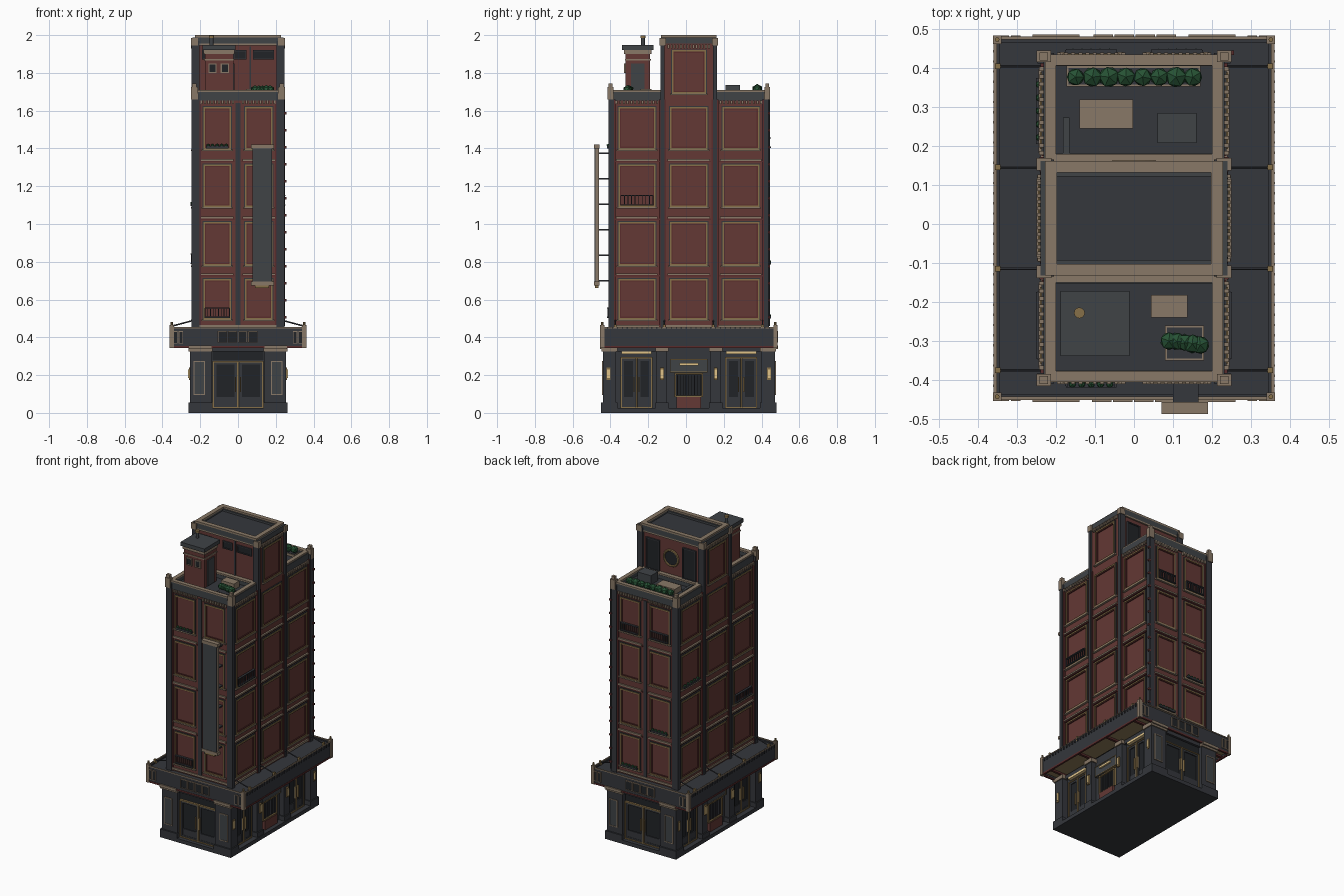
import bpy, bmesh, math, random
from mathutils import Vector, Matrix

if "Cube" in bpy.data.objects:
    bpy.data.objects.remove(bpy.data.objects["Cube"])

random.seed(4)
CY = 0.015  # building centre along y
COL = dict(brick=(.125, .04, .035), dark=(.035, .038, .045), tan=(.25, .19, .135), gold=(.24, .16, .065),
           light=(.75, .55, .25), glass=(.015, .017, .02), slate=(.05, .056, .062), green=(.02, .085, .035),
           soffit=(.27, .2, .1), redtrim=(.1, .025, .025))
MATS = {}
for k, c in COL.items():
    MATS[k] = bpy.data.materials.new(k)
    MATS[k].diffuse_color = (*c, 1)
PARTS = {}

def part(name, mat):
    return PARTS.setdefault(name, (mat, bmesh.new()))[1]

def box(name, mat, x0, x1, y0, y1, z0, z1):
    m = Matrix.Translation(((x0+x1)/2, (y0+y1)/2, (z0+z1)/2)) @ Matrix.Diagonal((abs(x1-x0), abs(y1-y0), z1-z0, 1))
    bmesh.ops.create_cube(part(name, mat), size=1, matrix=m)

def sbox(s, name, mat, u0, u1, d0, d1, z0, z1):
    """Box on side s: u runs along the wall, d is distance from the centre."""
    if s == 'f': box(name, mat, u0, u1, -d0, -d1, z0, z1)
    if s == 'b': box(name, mat, -u0, -u1, d0, d1, z0, z1)
    if s == 'r': box(name, mat, d0, d1, u0, u1, z0, z1)
    if s == 'l': box(name, mat, -d0, -d1, -u0, -u1, z0, z1)

def rod(name, mat, p, q, r, n=8):
    p, q = Vector(p), Vector(q)
    m = Matrix.Translation((p+q)/2) @ (q-p).to_track_quat('Z', 'Y').to_matrix().to_4x4()
    bmesh.ops.create_cone(part(name, mat), cap_ends=True, segments=n, radius1=r, radius2=r, depth=(q-p).length, matrix=m)

def frame(s, name, mat, u0, u1, d0, d1, z0, z1, w):
    sbox(s, name, mat, u0, u0+w, d0, d1, z0, z1)
    sbox(s, name, mat, u1-w, u1, d0, d1, z0, z1)
    sbox(s, name, mat, u0+w, u1-w, d0, d1, z0, z0+w)
    sbox(s, name, mat, u0+w, u1-w, d0, d1, z1-w, z1)

def rim(name, mat, x, y0, y1, w, z0, z1):
    """Rectangular ring lying flat."""
    for sx in (-1, 1):
        box(name, mat, sx*(x-w), sx*x, y0, y1, z0, z1)
    box(name, mat, -x+w, x-w, y0, y0+w, z0, z1)
    box(name, mat, -x+w, x-w, y1-w, y1, z0, z1)

def bush(x, y, z, r):
    m = Matrix.Translation((x, y, z)) @ Matrix.Rotation(random.random()*6, 4, 'Z') @ Matrix.Diagonal((r, r, r*.9, 1))
    bmesh.ops.create_icosphere(part('bushes', 'green'), subdivisions=1, radius=1, matrix=m)

# ground floor core, plinth, corner columns
box('ground_floor_core', 'dark', -.215, .215, -.425, .425, .02, .36)
box('plinth_slab', 'dark', -.262, .262, -.465, .465, 0, .025)
for sx in (-1, 1):
    for sy in (-1, 1):
        box('corner_columns', 'dark', sx*.14, sx*.255, sy*.385, sy*.455, .02, .35)
        box('column_feet', 'dark', sx*.135, sx*.262, sy*.378, sy*.465, .02, .055)
        box('column_caps', 'tan', sx*.135, sx*.262, sy*.378, sy*.462, .325, .35)
        box('mid_columns', 'dark', sx*.2, sx*.25, sy*.115, sy*.17, .02, .35)
        box('column_feet', 'dark', sx*.2, sx*.258, sy*.108, sy*.177, .02, .055)
        box('column_caps', 'tan', sx*.2, sx*.258, sy*.108, sy*.177, .325, .35)
        for y in (.142, .425):  # wall lamps
            box('wall_lamps', 'light', sx*.25, sx*.264, sy*(y-.007), sy*(y+.007), .185, .23)
            box('lamp_mounts', 'gold', sx*.25, sx*.26, sy*(y-.01), sy*(y+.01), .175, .24)

def doors(s, c, h, d, top):
    sbox(s, 'door_glass', 'glass', c-h, c+h, d-.01, d+.003, .03, top)
    frame(s, 'door_frames', 'gold', c-h, c+h, d, d+.014, .025, top, .007)
    sbox(s, 'door_frames', 'gold', c-.004, c+.004, d, d+.014, .03, top)
    for e in (-1, 1):
        m = c+e*h/2
        frame(s, 'door_leaves', 'dark', m-h/2+.008, m+h/2-.006, d, d+.01, .03, top-.008, .012)
        sbox(s, 'door_kick_panels', 'dark', m-h/2+.012, m+h/2-.01, d, d+.008, .04, .085)
        sbox(s, 'door_handles', 'gold', c+e*.014-.003, c+e*.014+.003, d+.008, d+.02, .11, .19)

for s in 'fb':
    doors(s, 0, .135, .425, .275)
    sbox(s, 'transom_glass', 'glass', -.135, .135, .42, .43, .28, .325)
    sbox(s, 'door_headers', 'dark', -.14, .14, .42, .445, .325, .35)
    for e in (-1, 1):
        frame(s, 'column_panels', 'tan', e*.205-.031, e*.205+.031, .45, .461, .095, .275, .005)
        sbox(s, 'column_panel_fill', 'slate', e*.205-.026, e*.205+.026, .45, .458, .1, .27)
for s in 'rl':
    for c in (-.277, .277):
        doors(s, c, .085, .215, .295)
        sbox(s, 'entrance_lights', 'light', c-.08, c+.08, .21, .235, .312, .325)
        sbox(s, 'door_headers', 'dark', c-.105, c+.105, .21, .235, .325, .35)
    # shop window between the doors
    sbox(s, 'shop_stall', 'brick', -.065, .065, .21, .235, .025, .085)
    sbox(s, 'shop_glass', 'glass', -.07, .07, .21, .218, .09, .205)
    frame(s, 'shop_frame', 'gold', -.075, .075, .21, .23, .085, .21, .007)
    for i in range(-4, 5):
        sbox(s, 'shop_bars', 'dark', i*.015-.002, i*.015+.002, .215, .226, .095, .2)
    sbox(s, 'shop_fascia', 'slate', -.1, .1, .21, .235, .215, .285)
    frame(s, 'shop_fascia_trim', 'gold', -.1, .1, .21, .238, .215, .285, .004)
    sbox(s, 'entrance_lights', 'light', -.05, .05, .23, .246, .252, .265)

# canopy
box('canopy_slab', 'dark', -.352, .352, -.457, .457, .37, .442)
for e in (-1, 1):
    box('canopy_soffit', 'soffit', e*.215, e*.35, -.45, .45, .362, .371)
rim('canopy_fascia', 'dark', .356, -.463, .463, .012, .352, .45)
rim('canopy_trim', 'tan', .36, -.466, .466, .008, .448, .455)
rim('canopy_lower_trim', 'redtrim', .358, -.465, .465, .012, .343, .354)
for e in (-1, 1):
    for y in (-.39, -.13, .13, .39):  # tie rods and soffit beams
        rod('tie_rods', 'dark', (e*.347, y, .46), (e*.235, y, .49), .004, 6)
        box('tie_anchors', 'gold', e*.342, e*.356, y-.007, y+.007, .44, .469)
        box('soffit_beams', 'redtrim', e*.215, e*.348, y-.008, y+.008, .35, .364)
    for y in (-.458, .458):
        box('canopy_corner_posts', 'tan', e*.34, e*.362, y-.011, y+.011, .343, .466)
        rod('canopy_finials', 'gold', (e*.351, y, .46), (e*.351, y, .482), .006, 8)
    for i in range(34):
        y = -.43+i*.026
        box('canopy_rivets', 'dark', e*.356, e*.362, y-.003, y+.003, .43, .452)
for s in 'fb':
    for i in range(4):
        sbox(s, 'fascia_windows', 'glass', -.106+i*.054, -.06+i*.054, .46, .468, .375, .43)
        frame(s, 'fascia_window_trim', 'tan', -.108+i*.054, -.058+i*.054, .46, .471, .372, .433, .004)
    for e in (-1, 1):
        for o in (.303, .332):
            sbox(s, 'fascia_windows', 'glass', e*o-.011, e*o+.011, .46, .467, .37, .43)
            frame(s, 'fascia_window_trim', 'gold', e*o-.012, e*o+.012, .46, .469, .367, .433, .004)
        sbox(s, 'canopy_brackets', 'tan', e*.2-.06, e*.2+.06, .455, .471, .338, .356)

# brick tower
box('brick_body', 'brick', -.23, .23, -.413, .413, .44, 1.665)
box('brick_centre_tower', 'brick', -.235, .235, -.137, .137, .44, 1.97)
box('tower_base_course', 'tan', -.24, .24, -.42, .42, .45, .464)
for sx in (-1, 1):
    for sy in (-1, 1):
        box('corner_pilasters', 'dark', sx*.205, sx*.247, sy*.397, sy*.424, .44, 1.69)
        box('corner_pilaster_edge', 'redtrim', sx*.197, sx*.24, sy*.388, sy*.418, .44, 1.66)
        box('corner_posts', 'tan', sx*.213, sx*.25, sy*.4, sy*.43, 1.66, 1.725)
        box('post_caps', 'tan', sx*.22, sx*.243, sy*.405, sy*.425, 1.725, 1.745)
        box('tower_pilasters', 'dark', sx*.205, sx*.247, sy*.128, sy*.15, .44, 1.97)
        box('tower_corner_posts', 'tan', sx*.212, sx*.25, sy*.122, sy*.154, 1.945, 1.985)
        box('tower_pilaster_edge', 'redtrim', sx*.2, sx*.242, sy*.12, sy*.157, .44, 1.66)

ROWS = [(.495, .71), (.78, 1.01), (1.09, 1.315), (1.395, 1.62)]
def panel(s, c, h, d, z0, z1):
    frame(s, 'panel_outer_frames', 'dark', c-h-.005, c+h+.005, d-.01, d+.005, z0-.005, z1+.005, .007)
    frame(s, 'panel_frames', 'gold', c-h, c+h, d-.01, d+.009, z0, z1, .008)
    frame(s, 'panel_inner_frames', 'redtrim', c-h+.008, c+h-.008, d-.01, d+.005, z0+.008, z1-.008, .006)
    sbox(s, 'panel_sills', 'tan', c-h-.01, c+h+.01, d-.01, d+.013, z0-.008, z0)
def railing(s, c, h, d, z):
    sbox(s, 'railings', 'dark', c-h, c+h, d, d+.014, z+.05, z+.056)
    sbox(s, 'railings', 'dark', c-h, c+h, d, d+.014, z, z+.006)
    for i in range(10):
        u = c-h+i*2*h/9
        sbox(s, 'railings', 'dark', u-.002, u+.002, d+.005, d+.011, z, z+.053)
def windowbox(s, c, h, d, z):
    sbox(s, 'window_boxes', 'dark', c-h, c+h, d, d+.014, z, z+.012)
    for i in range(5):
        u = c-h*.8+i*h*.4
        bush(*{'f': (u, -d-.006), 'b': (-u, d+.006), 'r': (d+.006, u), 'l': (-d-.006, -u)}[s], z+.016, .01)

for s, d, bays in (('f', .413, ((-.11, .073), (.11, .073))), ('b', .413, ((-.11, .073), (.11, .073))),
                   ('r', .232, ((-.275, .098), (0, .1), (.275, .098))), ('l', .232, ((-.275, .098), (0, .1), (.275, .098)))):
    for c, h in bays:
        dd = d+(.004 if c == 0 else 0)
        for z0, z1 in ROWS:
            panel(s, c, h, dd, z0, z1)
        for z in (.735, 1.035, 1.34):  # string courses
            sbox(s, 'string_courses', 'tan', c-h-.012, c+h+.012, d-.01, dd+.01, z-.006, z+.004)
            sbox(s, 'string_course_base', 'redtrim', c-h-.018, c+h+.018, d-.01, dd+.005, z-.013, z-.006)
        if c:
            n = 10 if s in 'fb' else 12
            for i in range(n):  # dentils under the parapet
                u = c-h-.01+i*(2*h+.02)/(n-1)
                sbox(s, 'dentils', 'tan', u-.005, u+.005, d-.01, d+.012, 1.636, 1.655)
    if s in 'fb':
        sbox(s, 'centre_strips', 'dark', -.012, .012, d-.01, d+.005, .46, 1.64)
railing('f', -.11, .065, .42, .503)
railing('r', -.275, .085, .237, 1.098)
railing('b', -.11, .065, .42, 1.403)
railing('b', .11, .065, .42, 1.403)
railing('l', .275, .085, .237, .788)
windowbox('f', -.11, .06, .42, 1.4)
windowbox('b', .11, .06, .42, .785)
windowbox('b', -.11, .06, .42, .5)
windowbox('l', -.275, .085, .237, 1.095)
for i in range(13):  # small brackets on the pipe at the back corner
    box('pipe_brackets', 'redtrim', .24, .256, .418, .43, .5+i*.09, .512+i*.09)
rod('drain_pipe', 'dark', (.246, .426, .46), (.246, .426, 1.66), .004)

# parapets and roofs
for y0, y1 in ((-.42, -.137), (.137, .42)):
    a = 'parapets'
    rim(a, 'slate', .232, y0, y1, .03, 1.655, 1.7)
    rim('parapet_coping', 'tan', .228, y0, y1, .028, 1.7, 1.71)
    box('low_roofs', 'dark', -.205, .205, y0+.02, y1-.02, 1.66, 1.675)
rim('tower_parapet', 'slate', .24, -.147, .147, .04, 1.955, 1.988)
rim('tower_coping', 'tan', .228, -.147, .147, .03, 1.988, 2.0)
box('tower_roof', 'dark', -.205, .205, -.12, .12, 1.955, 1.975)
for s in 'rl':
    panel(s, 0, .09, .237, 1.69, 1.92)
    for i in range(14):
        sbox(s, 'tower_dentils', 'tan', -.112+i*.0165, -.103+i*.0165, .23, .248, 1.93, 1.95)
for s in 'fb':
    sbox(s, 'tower_cornice', 'tan', -.205, .205, .13, .147, 1.945, 1.955)
# tower front windows
for c, h in ((.01, .035), (.135, .055), (-.15, .04)):
    sbox('f', 'tower_windows', 'glass', c-h, c+h, .13, .14, 1.875, 1.915)
    frame('f', 'tower_window_frames', 'dark', c-h, c+h, .13, .145, 1.87, 1.92, .006)
sbox('f', 'tower_door', 'dark', .06, .07, .13, .142, 1.67, 1.94)
# tower back round window with dark side panels
for e in (-1, 1):
    sbox('b', 'tower_side_panels', 'glass', e*.135-.045, e*.135+.045, .13, .141, 1.71, 1.91)
    frame('b', 'tower_side_panel_frames', 'dark', e*.135-.05, e*.135+.05, .13, .147, 1.705, 1.915, .007)
rod('round_window_glass', 'glass', (0, .13, 1.82), (0, .142, 1.82), .05, 24)
bpy.ops.mesh.primitive_torus_add(location=(0, .142+CY, 1.82), rotation=(math.pi/2, 0, 0), major_radius=.052,
                                 minor_radius=.007, major_segments=24, minor_segments=6)
ring = bpy.context.object
ring.name = 'round_window_ring'
ring.data.materials.append(MATS['gold'])

# roof hut with flue
box('hut_body', 'brick', -.175, -.025, -.335, -.205, 1.67, 1.92)
box('hut_cornice', 'tan', -.182, -.018, -.342, -.198, 1.9, 1.922)
box('hut_roof', 'slate', -.188, -.012, -.353, -.187, 1.922, 1.947)
for x in (-.135, -.07):
    sbox('f', 'hut_windows', 'glass', x-.018, x+.018, .33, .338, 1.805, 1.845)
    frame('f', 'hut_window_frames', 'tan', x-.022, x+.022, .33, .342, 1.8, 1.85, .006)
box('hut_band', 'tan', -.179, -.021, -.339, -.201, 1.865, 1.873)
box('hut_door', 'slate', -.03, -.018, -.305, -.235, 1.68, 1.85)
rod('hut_flue', 'slate', (-.14, -.243, 1.94), (-.14, -.243, 1.99), .01, 12)
rod('flue_cap', 'gold', (-.14, -.243, 1.985), (-.14, -.243, 1.997), .014, 12)
# rooftop units and planters
box('roof_unit_front', 'tan', .043, .137, -.255, -.197, 1.67, 1.715)
box('roof_unit_back', 'tan', -.14, -.003, .23, .304, 1.67, 1.71)
box('roof_hatch', 'slate', .06, .16, .193, .27, 1.67, 1.735)
box('roof_duct', 'slate', -.182, -.165, .16, .258, 1.67, 1.7)
for x0, x1, y0, y1 in ((.08, .18, -.365, -.275), (-.173, .17, .338, .39)):
    box('planters', 'tan', x0, x1, y0, y1, 1.67, 1.69)
    box('planter_soil', 'dark', x0+.005, x1-.005, y0+.005, y1-.005, 1.68, 1.693)
for i in range(8):
    bush(-.15+i*.043, .362, 1.715, random.uniform(.022, .03))
for i in range(5):
    bush(.09+i*.02, -.32+random.uniform(-.006, .006), 1.712, random.uniform(.021, .028))

# hanging blade sign
box('sign_board', 'tan', .078, .18, -.494, -.475, .69, 1.405)
box('sign_face', 'slate', .078, .18, -.499, -.493, .695, 1.4)
for z in (.675, 1.4):
    box('sign_caps', 'tan', .07, .19, -.502, -.472, z, z+.02)
box('sign_foot', 'gold', .09, .165, -.497, -.477, .662, .68)
for i in range(6):
    z = .7+i*.135
    box('sign_brackets', 'dark', .1, .165, -.477, -.413, z-.004, z+.004)

# turn collected parts into objects
for name, (mat, bm) in PARTS.items():
    bmesh.ops.recalc_face_normals(bm, faces=bm.faces)
    me = bpy.data.meshes.new(name)
    bm.to_mesh(me)
    bm.free()
    ob = bpy.data.objects.new(name, me)
    me.materials.append(MATS[mat])
    ob.location.y = CY
    bpy.context.collection.objects.link(ob)

for m in bpy.data.materials:
    if m.users and not m.is_grease_pencil:
        m.use_nodes = True
        m.node_tree.nodes["Principled BSDF"].inputs["Base Color"].default_value = m.diffuse_color
